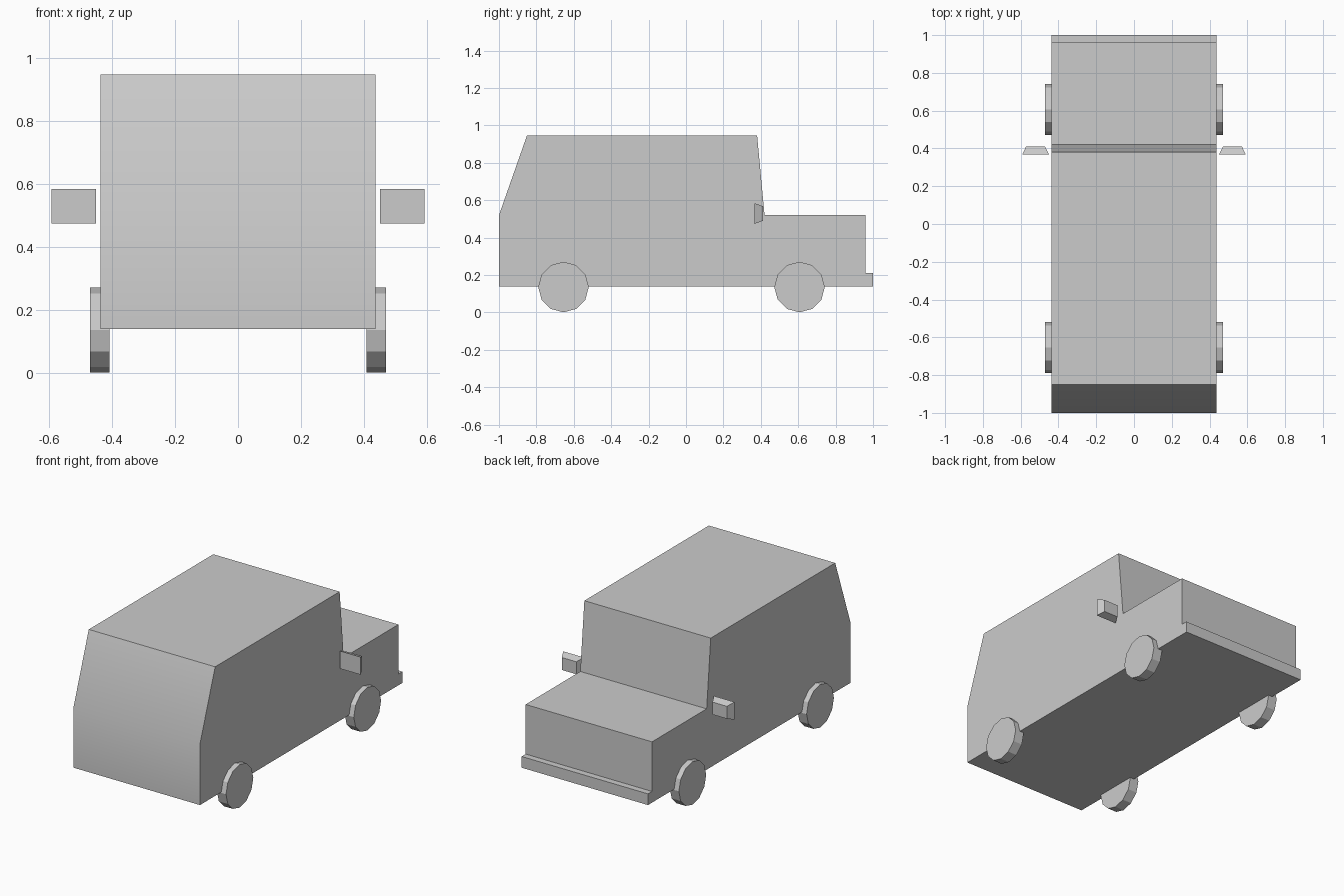
import bpy, bmesh, math

if "Cube" in bpy.data.objects:
    bpy.data.objects.remove(bpy.data.objects["Cube"])


def make_object(name, bm):
    bmesh.ops.recalc_face_normals(bm, faces=bm.faces)
    mesh = bpy.data.meshes.new(name)
    bm.to_mesh(mesh)
    bm.free()
    obj = bpy.data.objects.new(name, mesh)
    bpy.context.collection.objects.link(obj)
    return obj


def make_body(profile, half_width):
    # Side profile (y, z) swept across the car's width
    bm = bmesh.new()
    face = bm.faces.new([bm.verts.new((-half_width, y, z)) for y, z in profile])
    swept = bmesh.ops.extrude_face_region(bm, geom=[face])
    moved = [v for v in swept["geom"] if isinstance(v, bmesh.types.BMVert)]
    bmesh.ops.translate(bm, verts=moved, vec=(2 * half_width, 0, 0))
    return make_object("car_body", bm)


def make_wheel(name, x, y):
    bpy.ops.mesh.primitive_cylinder_add(vertices=12, radius=0.135, depth=0.062,
                                        location=(x, y, 0.136),
                                        rotation=(0, math.pi / 2, 0))
    bpy.context.object.name = name


def make_wing_mirror(name, x):
    # Box tapering towards the bonnet end
    bm = bmesh.new()
    bmesh.ops.create_cube(bm, size=1)
    for v in bm.verts:
        far = v.co.y > 0
        v.co.x = x + v.co.x * (0.10 if far else 0.142)
        v.co.z = 0.529 + v.co.z * (0.078 if far else 0.11)
        v.co.y = 0.411 if far else 0.367
    make_object(name, bm)


# Body with sloped tail, windscreen, bonnet and bumper step
body = make_body([(-1, 0.14), (1, 0.14), (1, 0.21), (0.96, 0.21), (0.96, 0.52),
                  (0.42, 0.52), (0.38, 0.947), (-0.85, 0.947), (-1, 0.52)], 0.437)
bpy.context.view_layer.objects.active = body
body.select_set(True)
bpy.ops.object.shade_smooth_by_angle(angle=math.radians(30))

# Wheels and wing mirrors on both sides
for side, sx in (("left", -1), ("right", 1)):
    for end, y in (("tail", -0.655), ("bonnet", 0.607)):
        make_wheel(f"wheel_{end}_{side}", sx * 0.439, y)
    make_wing_mirror(f"wing_mirror_{side}", sx * 0.521)
